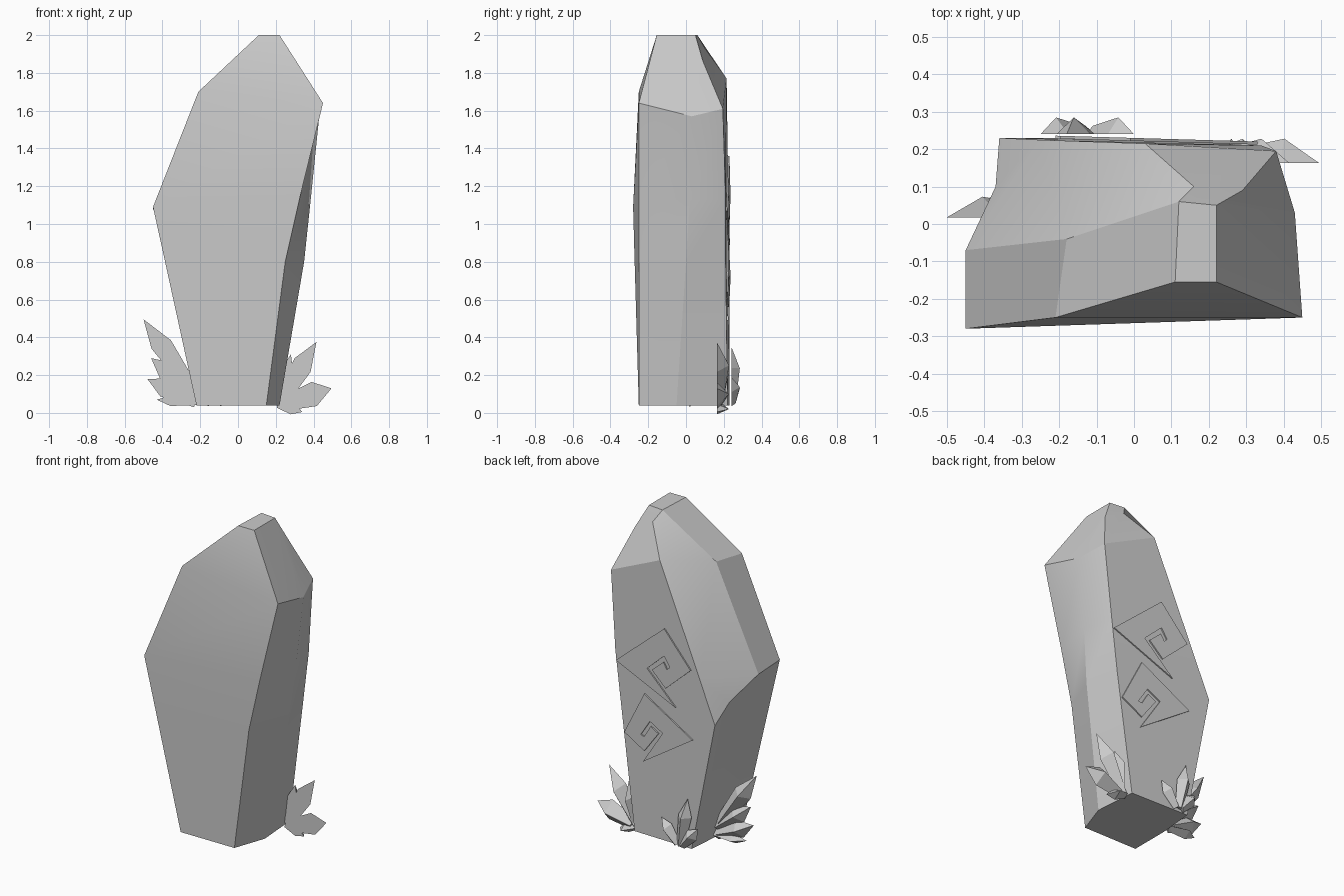
import bpy, bmesh
from mathutils import Vector

if "Cube" in bpy.data.objects:
    bpy.data.objects.remove(bpy.data.objects["Cube"])


def finish(name, bm, smooth=False):
    bmesh.ops.recalc_face_normals(bm, faces=bm.faces[:])
    me = bpy.data.meshes.new(name)
    bm.to_mesh(me)
    bm.free()
    ob = bpy.data.objects.new(name, me)
    bpy.context.collection.objects.link(ob)
    if smooth:
        bpy.ops.object.select_all(action='DESELECT')
        ob.select_set(True)
        bpy.context.view_layer.objects.active = ob
        bpy.ops.object.shade_smooth_by_angle(angle=0.4)
    return ob


# Standing stone: six-sided rings, order = front left, front right, right, back right, back left, left
rings = [
    [(-.22, -.25, .04), (.15, -.25, .04), (.22, -.05, .04), (.20, .22, .04), (-.20, .23, .04), (-.22, 0, .04)],
    [(-.386, -.272, .8), (.25, -.25, .8), (.35, 0, .8), (.30, .21, .8), (-.36, .23, .85), (-.37, .10, .95)],
    [(-.45, -.28, 1.09), (.325, -.25, 1.13), (.385, .02, 1.13), (.34, .21, 1.13), (-.255, .225, 1.1), (-.45, -.07, 1.08)],
    [(-.21, -.25, 1.7), (.45, -.25, 1.64), (.43, .03, 1.57), (.38, .195, 1.61), (.03, .215, 1.77), (-.18, -.04, 1.72)],
    [(.11, -.155, 2), (.22, -.155, 2), (.22, .05, 2), (.29, .09, 1.86), (.16, .10, 1.93), (.12, .06, 2)],
]
bm = bmesh.new()
loops = [[bm.verts.new(p) for p in ring] for ring in rings]
for lo, hi in zip(loops, loops[1:]):
    for i in range(6):
        j = (i + 1) % 6
        bm.faces.new((lo[i], lo[j], hi[j], hi[i]))
bm.faces.new(loops[0][::-1])
t = loops[-1]
bm.faces.new((t[0], t[1], t[2], t[5]))
bm.faces.new((t[5], t[2], t[3], t[4]))
finish("standing_stone", bm, smooth=True)


# Carved spiral plates lying on the back face
def spiral(name, outline):
    bm = bmesh.new()
    face = bm.faces.new([bm.verts.new((x, .222 - .029 * x, z)) for x, z in outline])
    out = bmesh.ops.extrude_face_region(bm, geom=[face])
    for v in out["geom"]:
        if isinstance(v, bmesh.types.BMVert):
            v.co.y += .008
    finish(name, bm)


spiral("upper_spiral", [(-.09, .89), (.33, 1.07), (-.01, 1.36), (-.196, 1.15), (-.02, .99), (.075, 1.08),
                        (-.005, 1.15), (-.03, 1.11), (-.05, 1.13), (-.01, 1.19), (.11, 1.08)])
spiral("lower_spiral", [(.13, .915), (-.21, .72), (.14, .49), (0, .705), (.09, .755), (.155, .655),
                        (.13, .65), (.085, .725), (.03, .695), (.13, .56), (.27, .64)])


# Crystal shard: flat outline in the xz plane with a raised ridge towards the back
def shard(bm, base, tip, w, y0, depth):
    b, t = Vector((base[0], 0, base[1])), Vector((tip[0], 0, tip[1]))
    d = t - b
    s = Vector((-d.z, 0, d.x)).normalized() * w / 2
    y = Vector((0, y0, 0))
    up = Vector((0, depth, 0))
    rim = [bm.verts.new(p + y) for p in (b - s * .6, b + d * .6 - s, t, b + d * .65 + s, b + s * .6)]
    low = bm.verts.new(b + y + up * .5)
    high = bm.verts.new(b + d * .62 + y + up)
    bm.faces.new(rim)
    for tri in ((0, 1, high, low), (1, 2, high), (2, 3, high), (3, 4, low, high), (4, 0, low)):
        vs = [rim[k] if isinstance(k, int) else k for k in tri]
        if len(vs) == 4 and tri[0] == 3:
            vs = [rim[3], rim[4], low, high]
        bm.faces.new(vs)


clusters = {
    "right_crystals": (.163, .065, [((.22, .05), (.415, .375), .11), ((.23, .06), (.28, .31), .07),
                                    ((.25, .05), (.495, .13), .13), ((.21, .045), (.34, .005), .06)]),
    "left_crystals": (.018, .055, [((-.25, .14), (-.5, .495), .11), ((-.23, .11), (-.46, .29), .11),
                                   ((-.22, .06), (-.48, .18), .11), ((-.22, .06), (-.43, .07), .06)]),
    "back_crystals": (.24, .045, [((-.13, .05), (-.18, .35), .09), ((-.11, .05), (0, .19), .08),
                                  ((-.14, .05), (-.25, .18), .08)]),
}
for name, (y0, depth, shards) in clusters.items():
    bm = bmesh.new()
    for base, tip, w in shards:
        shard(bm, base, tip, w, y0, depth)
    finish(name, bm)
